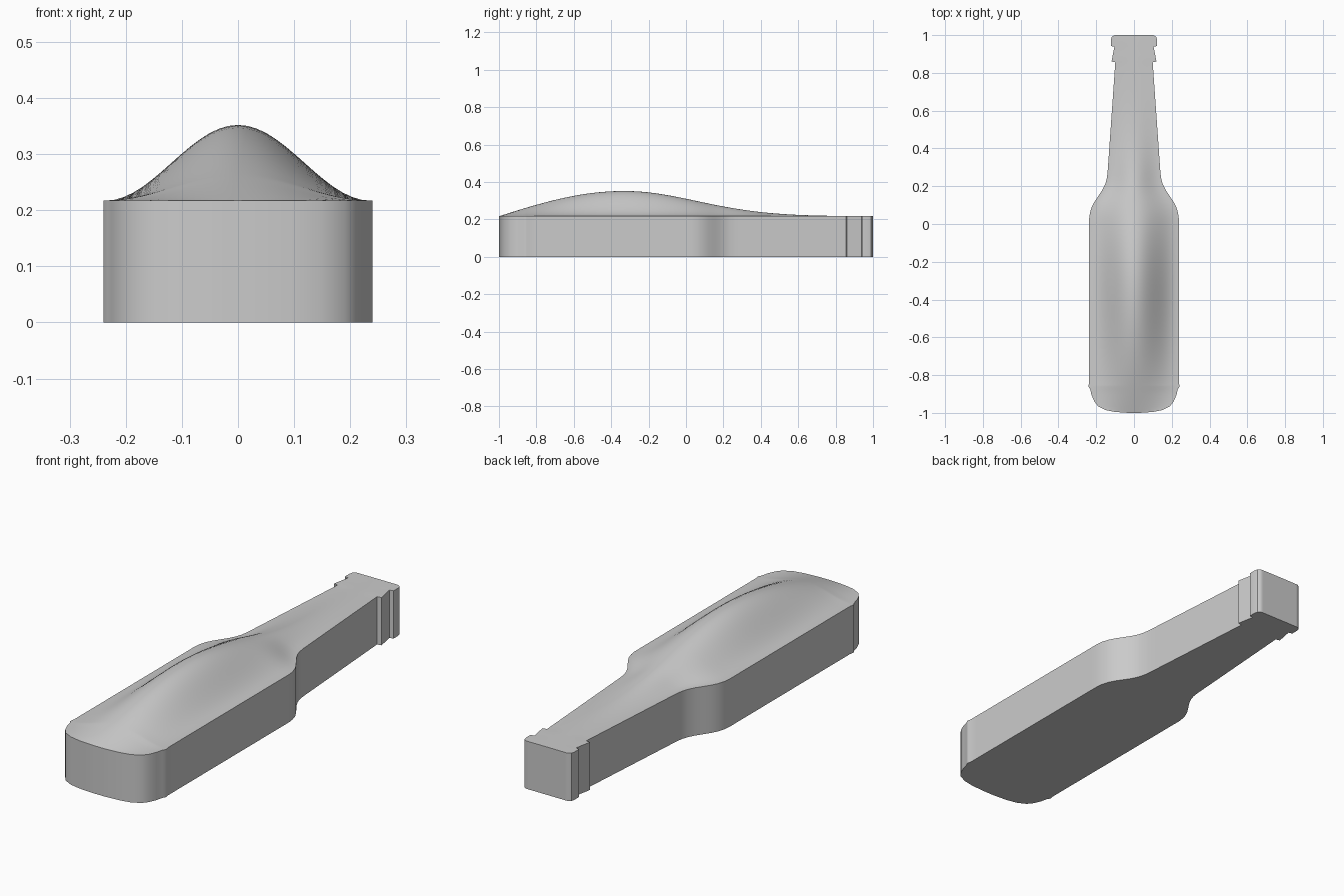
import bpy, bmesh, math

cube = bpy.data.objects.get("Cube")
if cube:
    bpy.data.objects.remove(cube, do_unlink=True)

RIM = 0.217      # height of the straight side wall
BULGE = 0.135    # extra height of the domed top
PEAK_Y = -0.33
COLS = 28

# Half outline of the bottle: (half width, y) from base to lip
OUTLINE = [
    (0.03, -1.0), (0.10, -0.995), (0.15, -0.985), (0.19, -0.965),
    (0.21, -0.94), (0.225, -0.905), (0.232, -0.875), (0.240, -0.862),
    (0.240, -0.852), (0.237, -0.84), (0.237, 0.03), (0.233, 0.06),
    (0.224, 0.09), (0.208, 0.12), (0.188, 0.15), (0.168, 0.18),
    (0.153, 0.21), (0.145, 0.235), (0.140, 0.27), (0.099, 0.856),
    (0.119, 0.86), (0.104, 0.938), (0.122, 0.942), (0.122, 0.975),
    (0.118, 0.99), (0.108, 0.998), (0.10, 1.0),
]


def rows_along(points, step=0.04):
    """Split long outline segments so the dome stays smooth."""
    rows = [points[0]]
    for (w0, y0), (w1, y1) in zip(points, points[1:]):
        n = max(1, math.ceil((y1 - y0) / step))
        rows += [(w0 + (w1 - w0) * i / n, y0 + (y1 - y0) * i / n)
                 for i in range(1, n + 1)]
    return rows


def ridge(y):
    """Dome height along the centre line."""
    d = y - PEAK_Y
    if d < 0:
        return BULGE * max(0.0, math.cos(math.pi / 2 * d / 0.67))
    return BULGE * math.exp(-d * d / (2 * 0.385 ** 2))


def top_z(t, y):
    return RIM + ridge(y) * math.cos(math.pi / 2 * t) ** 2


bm = bmesh.new()

# Domed top surface
grid = []
for w, y in rows_along(OUTLINE):
    ts = [-1 + 2 * c / COLS for c in range(COLS + 1)]
    grid.append([bm.verts.new((t * w, y, top_z(t, y))) for t in ts])
for a, b in zip(grid, grid[1:]):
    for c in range(COLS):
        bm.faces.new((a[c], a[c + 1], b[c + 1], b[c]))

# Straight side wall and flat underside
rim = (grid[0] + [r[-1] for r in grid[1:-1]]
       + grid[-1][::-1] + [r[0] for r in grid[-2:0:-1]])
base = [bm.verts.new((v.co.x, v.co.y, 0)) for v in rim]
for i in range(len(rim)):
    j = (i + 1) % len(rim)
    bm.faces.new((base[i], base[j], rim[j], rim[i]))
bm.faces.new(base[::-1])
bmesh.ops.recalc_face_normals(bm, faces=bm.faces)

mesh = bpy.data.meshes.new("bottle")
bm.to_mesh(mesh)
bm.free()
bottle = bpy.data.objects.new("bottle", mesh)
bpy.context.collection.objects.link(bottle)

# Plain grey material
grey = bpy.data.materials.new("light grey")
grey.use_nodes = True
colour = (0.6, 0.6, 0.6, 1)
grey.diffuse_color = colour
grey.node_tree.nodes["Principled BSDF"].inputs["Base Color"].default_value = colour
mesh.materials.append(grey)

# Smooth dome and corners, crisp rim
bpy.ops.object.select_all(action='DESELECT')
bottle.select_set(True)
bpy.context.view_layer.objects.active = bottle
bpy.ops.object.shade_smooth_by_angle(angle=math.radians(32))
